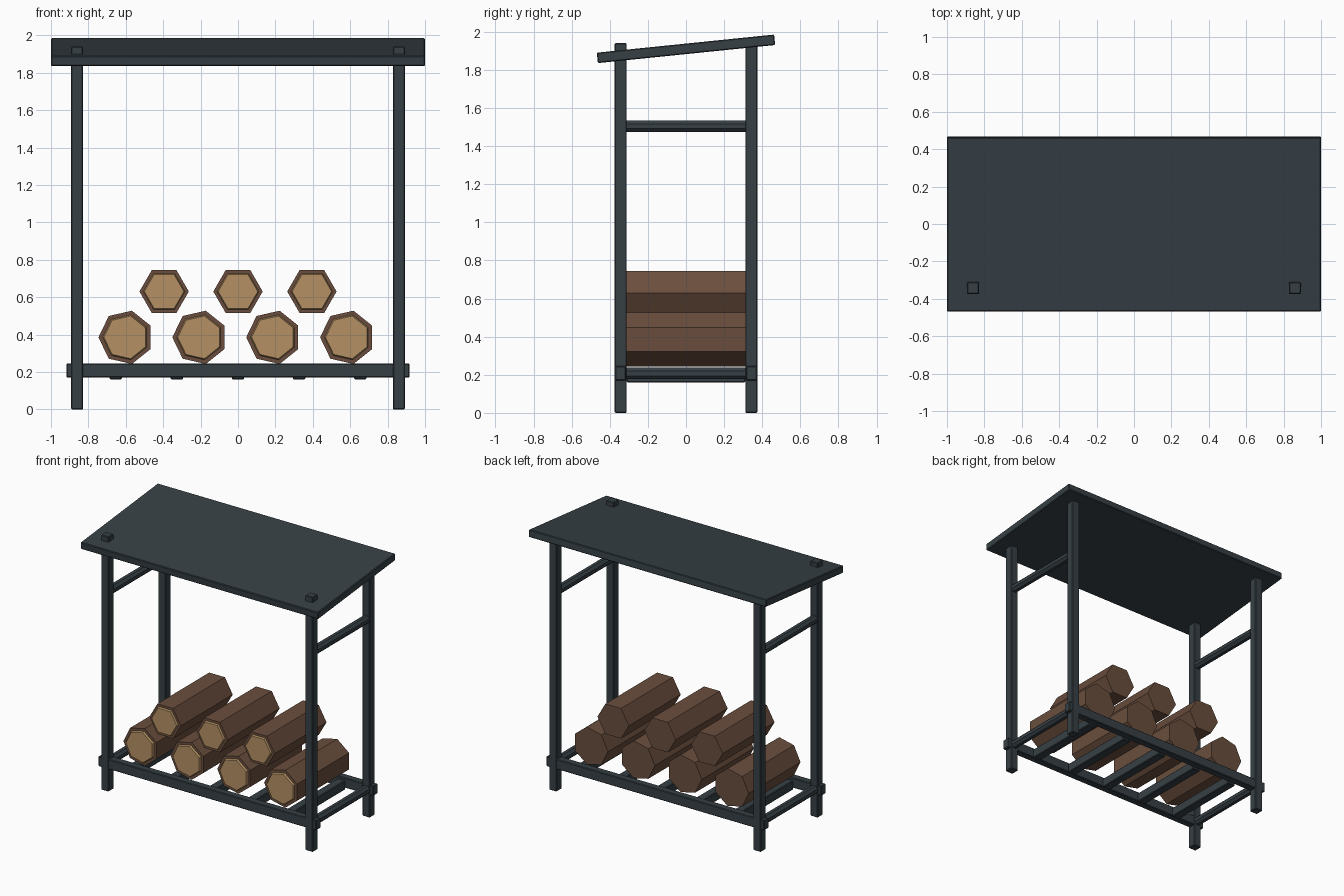
import bpy, math
from mathutils import Matrix

cube = bpy.data.objects.get("Cube")
if cube:
    bpy.data.objects.remove(cube, do_unlink=True)


def make_material(name, rgb):
    mat = bpy.data.materials.new(name)
    mat.use_nodes = True
    mat.diffuse_color = (*rgb, 1)
    bsdf = next(n for n in mat.node_tree.nodes if n.type == "BSDF_PRINCIPLED")
    bsdf.inputs["Base Color"].default_value = (*rgb, 1)
    bsdf.inputs["Roughness"].default_value = 0.8
    return mat


METAL = make_material("dark slate metal", (0.037, 0.051, 0.060))
BARK = make_material("brown bark", (0.144, 0.076, 0.047))
WOOD = make_material("cut wood tan", (0.46, 0.285, 0.125))


def box(name, center, size, tilt=0.0):
    """Softly chamfered box, optionally tilted about x."""
    bpy.ops.mesh.primitive_cube_add(size=1)
    ob = bpy.context.object
    ob.name = name
    ob.data.transform(Matrix.Diagonal((*size, 1)))
    ob.location = center
    ob.rotation_euler.x = tilt
    ob.data.materials.append(METAL)
    bevel = ob.modifiers.new("chamfer", "BEVEL")
    bevel.width = 0.005
    bevel.segments = 1
    return ob


def prism(name, sides, radius, tip_radius, x, z, y_back, y_front, mat, turn=0.0):
    """Faceted rod along y; a narrower tip makes a chamfered front."""
    bpy.ops.mesh.primitive_cone_add(vertices=sides, radius1=radius,
                                    radius2=tip_radius, depth=y_back - y_front)
    ob = bpy.context.object
    ob.name = name
    # Put a corner on -x, then lay the rod down with its tip facing the front
    start = math.atan2(ob.data.vertices[0].co.y, ob.data.vertices[0].co.x)
    ob.data.transform(Matrix.Rotation(math.pi / 2, 4, "X")
                      @ Matrix.Rotation(math.pi - start + turn, 4, "Z"))
    ob.location = (x, (y_back + y_front) / 2, z)
    ob.data.materials.append(mat)
    return ob


POST_X, POST_Y, INNER_Y = 0.86, 0.343, 0.312

# Posts and long base rails
for y, end in ((-POST_Y, "front"), (POST_Y, "back")):
    for x, side in ((-POST_X, "right"), (POST_X, "left")):
        box(f"{end}_{side}_post", (x, y, 0.97), (0.064, 0.064, 1.94))
    box(f"{end}_base_rail", (0, y, 0.208), (1.835, 0.056, 0.076))

# Side bars at the base and near the top
for x, side in ((-POST_X, "right"), (POST_X, "left")):
    for z, level in ((0.207, "lower"), (1.504, "upper")):
        prism(f"{side}_{level}_side_bar", 8, 0.0325, 0.0325, x, z,
              INNER_Y, -INNER_Y, METAL, math.pi / 8)

# Slats under the logs
for i in range(-2, 3):
    box(f"base_slat_{i + 3}", (i * 0.327, 0, 0.195), (0.066, 2 * INNER_Y, 0.07))

# Sloping roof, pierced by the front posts
box("roof", (0, 0, 1.91), (2, 0.935, 0.055), math.atan(0.102))


def log(name, sides, radius, x, z):
    prism(name, sides, radius, radius, x, z, 0.312, -0.312, BARK)
    prism(name + "_cut_end", sides, radius * 0.87, radius * 0.8,
          x, z, -0.305, -0.325, WOOD)


# Two rows of stacked logs
for i in range(4):
    log(f"lower_log_{i + 1}", 7, 0.146, -0.6 + i * 0.395, 0.385)
for i in range(3):
    log(f"upper_log_{i + 1}", 6, 0.132, (i - 1) * 0.395, 0.63)
